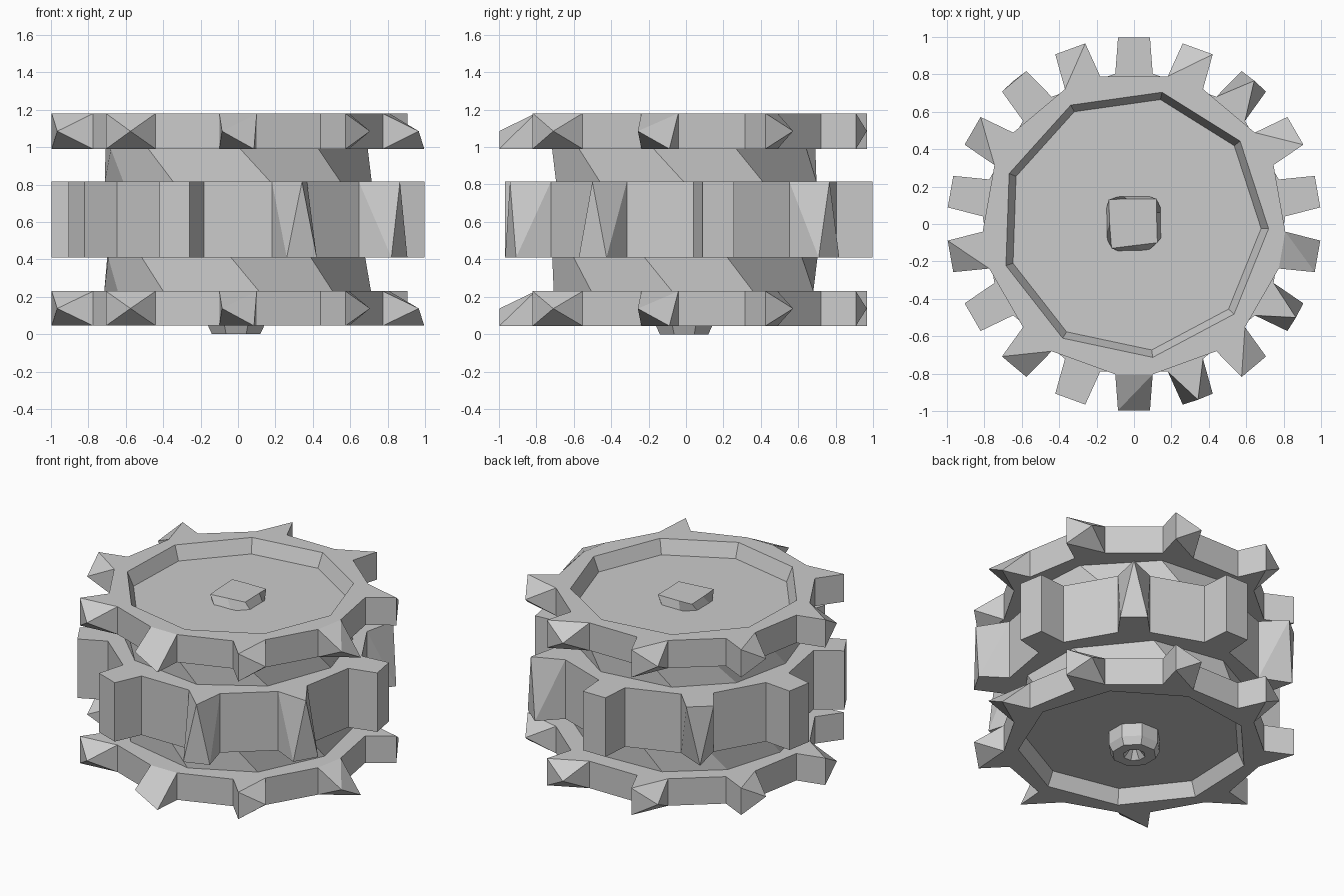
import bpy, bmesh
from math import sin, cos, radians
from mathutils import Vector

cube = bpy.data.objects.get("Cube")
if cube:
    bpy.data.objects.remove(cube, do_unlink=True)

GREY = (0.6, 0.6, 0.6, 1)
metal = bpy.data.materials.new("plain grey")
metal.use_nodes = True
metal.diffuse_color = GREY
metal.node_tree.nodes["Principled BSDF"].inputs["Base Color"].default_value = GREY


def polar(r, deg, z):
    return Vector((r * cos(radians(deg)), r * sin(radians(deg)), z))


def finish(bm, name):
    bmesh.ops.remove_doubles(bm, verts=bm.verts, dist=0.0005)
    bmesh.ops.recalc_face_normals(bm, faces=bm.faces)
    mesh = bpy.data.meshes.new(name)
    bm.to_mesh(mesh)
    bm.free()
    mesh.materials.append(metal)
    obj = bpy.data.objects.new(name, mesh)
    bpy.context.collection.objects.link(obj)
    return obj


def face(bm, points):
    return bm.faces.new([bm.verts.new(p) for p in points])


def tooth_tips(kind, a, z0, z1):
    """Outer corners of a tooth: clockwise side first."""
    mid = (z0 + z1) / 2
    cw, ccw = a - 4.9, a + 4.9
    if kind == "low_corner":
        return [polar(1, cw, mid), polar(1, ccw, z0)]
    if kind == "mid_corner":
        return [polar(1, cw, z0), polar(1, cw, z1), polar(1, ccw, mid)]
    if kind == "point_up":
        return [polar(1, cw, z0), polar(1, ccw, z0), polar(1, a, z1)]
    if kind == "point_down":
        return [polar(1, cw, z1), polar(1, ccw, z1), polar(1, a, z0)]
    return [polar(1, t, z) for t in (cw, ccw) for z in (z0, z1)]


def toothed_ring(name, z0, z1, first, kinds, default, bore0, bore1):
    bm = bmesh.new()
    root, half = 0.81, 7.1
    for k in range(9):
        a = first + 40 * k
        b0, b1, nxt = a - half, a + half, a + 40 - half
        # rim faces and the bore
        for z, bore in ((z0, bore0), (z1, bore1)):
            i0, i1 = polar(bore, a + 8, z), polar(bore, a + 48, z)
            face(bm, [i0, polar(root, b0, z), polar(root, b1, z)])
            face(bm, [i0, polar(root, b1, z), polar(root, nxt, z), i1])
        face(bm, [polar(bore0, a + 8, z0), polar(bore0, a + 48, z0),
                  polar(bore1, a + 48, z1), polar(bore1, a + 8, z1)])
        # wall between two teeth
        face(bm, [polar(root, b1, z0), polar(root, nxt, z0),
                  polar(root, nxt, z1), polar(root, b1, z1)])
        # tooth, open where it meets the rim
        base = [bm.verts.new(polar(root, t, z)) for t in (b0, b1) for z in (z0, z1)]
        tips = [bm.verts.new(p) for p in tooth_tips(kinds.get(k, default), a, z0, z1)]
        hull = bmesh.ops.convex_hull(bm, input=base + tips)
        inner = [f for f in hull["geom"] if isinstance(f, bmesh.types.BMFace)
                 and all(v in base for v in f.verts)]
        bmesh.ops.delete(bm, geom=inner, context="FACES_ONLY")
    return finish(bm, name)


def stack(name, loops):
    """Closed solid through loops that have the same number of points."""
    bm = bmesh.new()
    rows = [[bm.verts.new(p) for p in loop] for loop in loops]
    n = len(rows[0])
    for lo, hi in zip(rows, rows[1:]):
        for i in range(n):
            bm.faces.new((lo[i], lo[(i + 1) % n], hi[(i + 1) % n], hi[i]))
    bm.faces.new(rows[0])
    bm.faces.new(rows[-1])
    return finish(bm, name)


# Toothed rings; the outer pair share one pattern, the wide one sits between
outer_kinds = {0: "low_corner", 2: "low_corner"}
toothed_ring("bottom_ring", 0.045, 0.23, -90, outer_kinds, "mid_corner", 0.72, 0.64)
toothed_ring("top_ring", 0.99, 1.18, -90, outer_kinds, "mid_corner", 0.64, 0.72)
middle_kinds = {0: "point_up", 1: "point_up", 3: "point_up", 5: "point_down"}
toothed_ring("middle_ring", 0.41, 0.815, -70, middle_kinds, "block", 0.6, 0.6)

# Hub drum, slightly twisted between levels
corners = (-81, -45, -6, 30, 72, 113, 146, 180, 206, 236)
levels = ((0.14, 0), (0.23, 0), (0.41, -12), (0.815, 5), (0.99, -8), (1.085, 0))
stack("hub_drum", [[polar(0.715, a + twist, z) for a in corners] for z, twist in levels])

# Axle ends: octagon at the foot, squared at the top, dimpled underneath
octagon = [45 * i + 22.5 for i in range(8)]
square = [Vector((x, y, 1.14)) for x, y in
          ((0.12, 0.06), (0.12, 0.135), (-0.04, 0.135), (-0.135, 0.13),
           (-0.13, 0), (-0.12, -0.13), (0, -0.115), (0.125, -0.1))]
foot = [polar(0.165, a, 1.06) for a in octagon]
stack("upper_axle_end", [foot, square])
shift = Vector((-0.01, -0.01, 0))
stack("lower_axle_end", [[polar(r, a, z) + shift for a in octagon]
                         for r, z in ((0.02, 0.06), (0.07, 0), (0.14, 0), (0.165, 0.05), (0.165, 0.2))])
